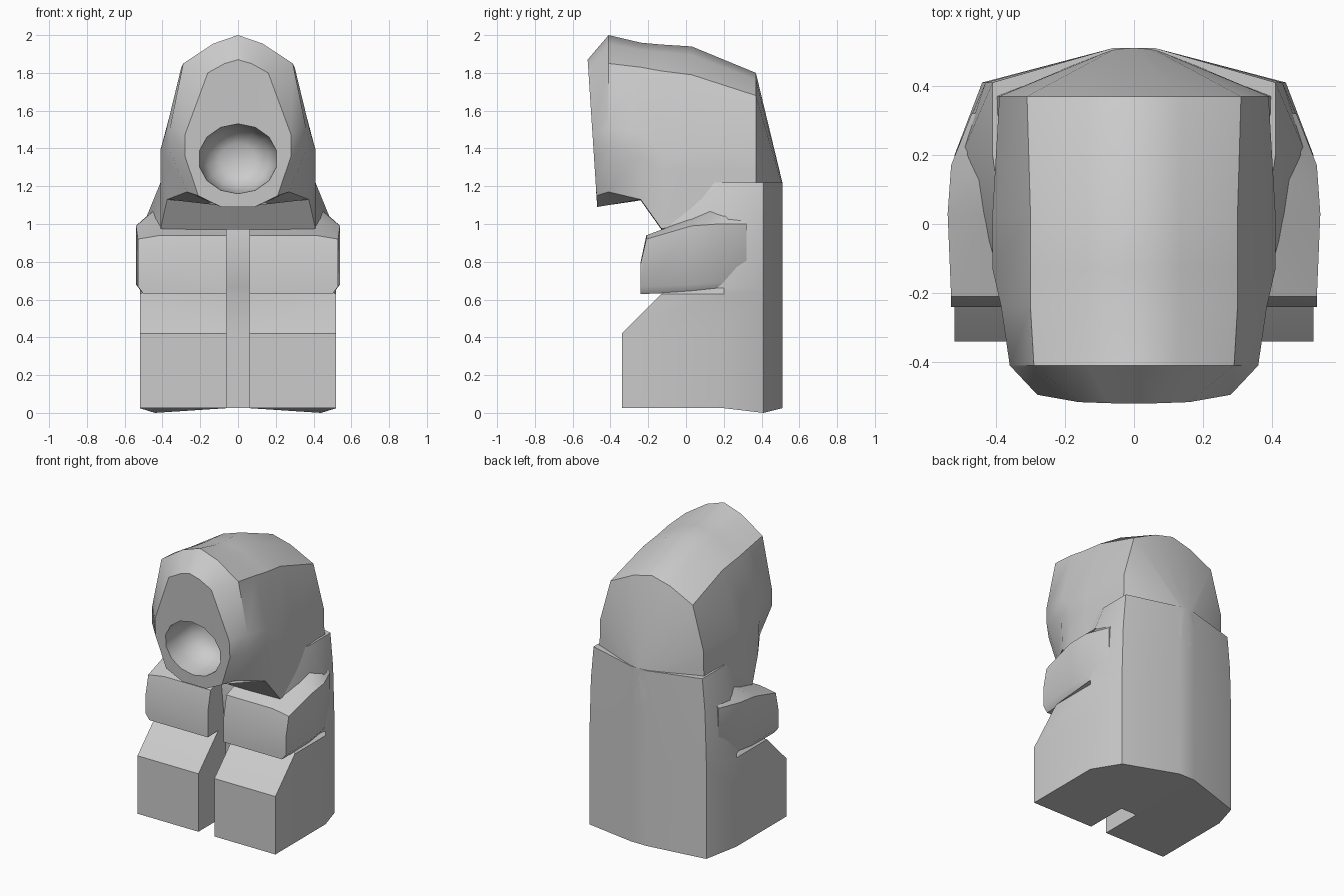
import bpy
import bmesh
from math import sin, cos, pi, radians

old = bpy.data.objects.get("Cube")
if old:
    bpy.data.objects.remove(old, do_unlink=True)

# Single plain grey for the whole figure
grey = bpy.data.materials.new("plain_grey")
grey.use_nodes = True
colour = (0.6, 0.6, 0.6, 1)
grey.diffuse_color = colour
grey.node_tree.nodes["Principled BSDF"].inputs["Base Color"].default_value = colour


def loft(name, rows, closed=False, cap_start=True, cap_end=True, angle=40):
    """Bridge rows of points, then mirror the half across x = 0."""
    bm = bmesh.new()
    rings = [[bm.verts.new(point) for point in row] for row in rows]
    count = len(rings[0])
    for lower, upper in zip(rings, rings[1:]):
        for i in range(count if closed else count - 1):
            j = (i + 1) % count
            bm.faces.new((lower[i], lower[j], upper[j], upper[i]))
    if cap_start:
        bm.faces.new(list(reversed(rings[0])))
    if cap_end:
        bm.faces.new(rings[-1])
    bmesh.ops.recalc_face_normals(bm, faces=bm.faces)
    mesh = bpy.data.meshes.new(name)
    bm.to_mesh(mesh)
    bm.free()
    mesh.materials.append(grey)
    part = bpy.data.objects.new(name, mesh)
    bpy.context.collection.objects.link(part)
    mirror = part.modifiers.new("mirror", "MIRROR")
    mirror.use_clip = True
    bpy.ops.object.select_all(action="DESELECT")
    part.select_set(True)
    bpy.context.view_layer.objects.active = part
    bpy.ops.object.modifier_apply(modifier="mirror")
    bpy.ops.object.shade_smooth_by_angle(angle=radians(angle))
    return part


# Legs and torso: half outlines stacked upward, with a gap between the legs
def body_row(z, chest, front, front_width, width, corner):
    inner = 0.06
    return [(0, chest, z), (inner, chest, z), (inner, front, z),
            (front_width, front, z), (width, 0.2, z), (corner, 0.41, z),
            (inner, 0.51, z), (0, 0.51, z)]


body = [
    body_row(0.025, -0.05, -0.34, 0.52, 0.52, 0.44),
    body_row(0.42, -0.05, -0.34, 0.52, 0.52, 0.44),
    body_row(0.63, -0.05, -0.13, 0.52, 0.52, 0.44),
    body_row(0.66, -0.06, -0.07, 0.45, 0.52, 0.44),
    body_row(1.0, -0.1, -0.11, 0.4, 0.5, 0.43),
    body_row(1.22, 0, -0.01, 0.38, 0.41, 0.41),
]
x, y, z = body[0][5]
body[0][5] = (x, y, 0)
loft("legs_and_torso", body)


# Arms: folded forward, sections running from the hands to the shoulders
def arm_row(y, width, low, high, inner_high):
    inner = 0.06
    return [(inner, y, low), (width - 0.03, y, low), (width, y, low + 0.04),
            (width, y, high), (width - 0.12, y, inner_high), (inner, y, inner_high)]


loft("arms", [
    arm_row(-0.24, 0.53, 0.63, 0.79, 0.8),
    arm_row(-0.21, 0.53, 0.63, 0.92, 0.94),
    arm_row(0.03, 0.54, 0.64, 0.99, 1.03),
    arm_row(0.17, 0.53, 0.65, 1.0, 1.1),
    arm_row(0.32, 0.47, 0.66, 1.0, 1.16),
], closed=True)


# Hood: half sections running from front to back
def hood_row(y, low, low_width, cheek, width, shoulder, shoulder_width, top, lean=0):
    half = [(0, low), (low_width * 0.42, low), (low_width, cheek),
            (width, (cheek + shoulder) * 0.46), (width, (cheek + shoulder) * 0.5),
            (shoulder_width, shoulder),
            (shoulder_width * 0.45, shoulder * 0.3 + top * 0.7), (0, top)]
    return [(px, y - lean * (pz - low), pz) for px, pz in half]


def opening_row(y, scale, lean=0):
    steps = [i * pi / 7 for i in range(8)]
    return [(0.21 * scale * sin(a), y + lean * cos(a), 1.345 - 0.185 * scale * cos(a))
            for a in steps]


loft("hood", [
    opening_row(-0.22, 0.45),
    opening_row(-0.27, 0.8),
    opening_row(-0.38, 0.97),
    opening_row(-0.485, 1, 0.01),
    hood_row(-0.47, 1.09, 0.21, 1.15, 0.28, 1.8, 0.16, 1.87, 0.065),
    hood_row(-0.41, 1.1, 0.27, 1.17, 0.36, 1.85, 0.29, 2.0),
    hood_row(-0.24, 1.125, 0.375, 1.13, 0.385, 1.83, 0.3, 1.96),
    hood_row(-0.13, 0.97, 0.41, 0.975, 0.41, 1.81, 0.3, 1.95),
    hood_row(0.03, 0.97, 0.41, 1.0, 0.41, 1.79, 0.3, 1.94),
    hood_row(0.37, 0.97, 0.41, 1.1, 0.39, 1.68, 0.31, 1.8),
    hood_row(0.51, 0.97, 0.06, 1.0, 0.06, 1.2, 0.05, 1.22),
])
